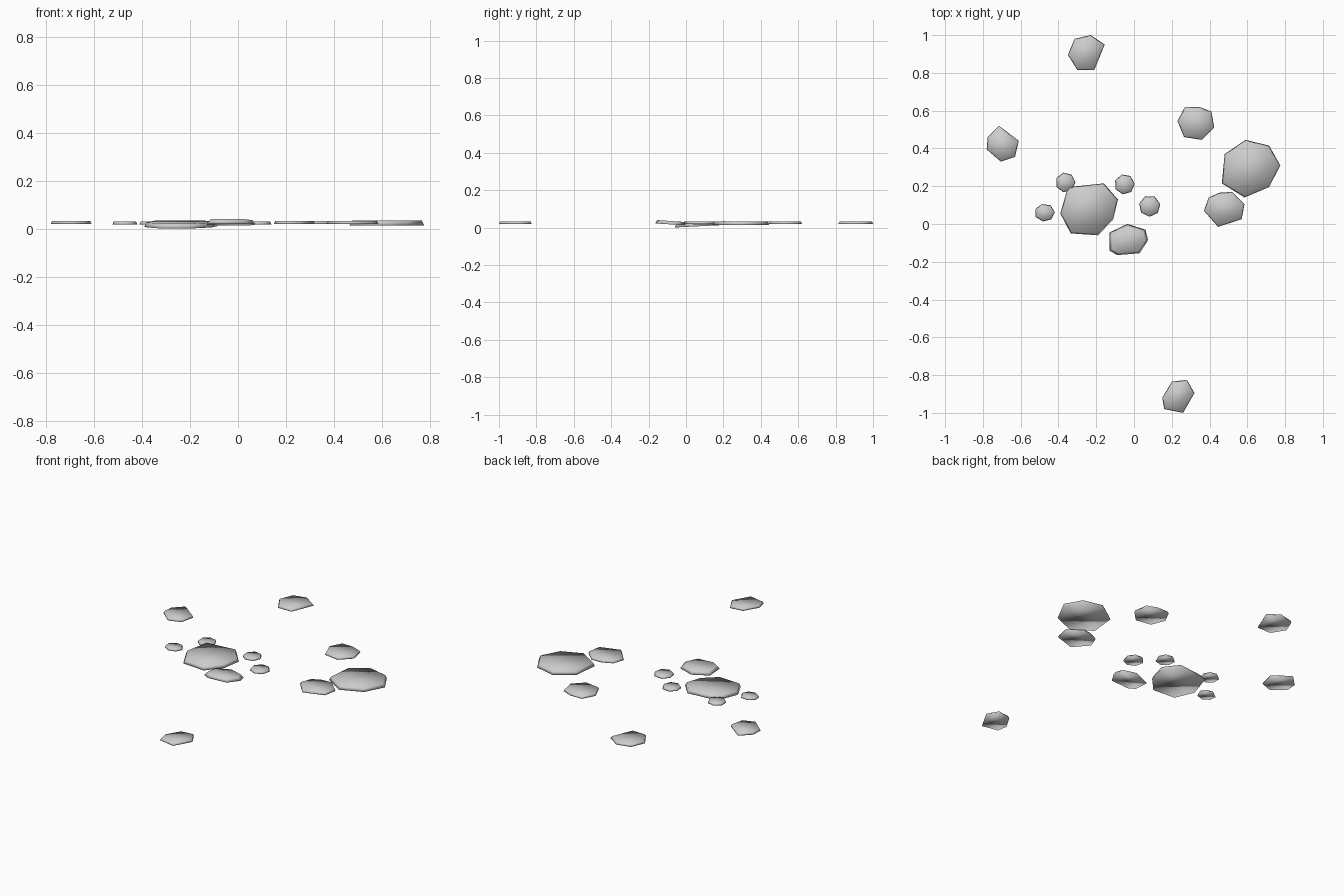
import bpy
import bmesh
from math import cos, sin, pi

default_cube = bpy.data.objects.get("Cube")
if default_cube:
    bpy.data.objects.remove(default_cube, do_unlink=True)

stone_grey = bpy.data.materials.new("stone grey")
stone_grey.use_nodes = True
grey = (0.6, 0.6, 0.6, 1)
stone_grey.diffuse_color = grey
stone_grey.node_tree.nodes["Principled BSDF"].inputs["Base Color"].default_value = grey


def make_stone(name, centre, outline, bottom=0.02, top=0.032, inset=0.94, tilt=0.0):
    """Extrude an outline (in hundredths of a unit) into a thin, slightly tapered slab."""
    bm = bmesh.new()
    lower, upper = [], []
    for px, py in outline:
        x, y = px / 100, py / 100
        lower.append(bm.verts.new((x, y, bottom + tilt * y)))
        upper.append(bm.verts.new((x * inset, y * inset, top + tilt * y)))
    bm.faces.new(upper)
    bm.faces.new(lower[::-1])
    count = len(outline)
    for i in range(count):
        j = (i + 1) % count
        bm.faces.new((lower[i], lower[j], upper[j], upper[i]))
    bmesh.ops.recalc_face_normals(bm, faces=bm.faces[:])
    for face in bm.faces:
        face.smooth = True
    mesh = bpy.data.meshes.new(name)
    bm.to_mesh(mesh)
    bm.free()
    mesh.materials.append(stone_grey)
    stone = bpy.data.objects.new(name, mesh)
    stone.location = (centre[0], centre[1], 0)
    bpy.context.collection.objects.link(stone)
    return stone


def make_pebble(name, centre, radius, start_angle, squash=1.0):
    """Small seven-sided slab; radius is in hundredths of a unit."""
    sides = 7
    angles = [start_angle + 2 * pi * i / sides for i in range(sides)]
    outline = [(radius * cos(a), radius * squash * sin(a)) for a in angles]
    return make_stone(name, centre, outline, bottom=0.018, top=0.029, inset=0.9)


# Large slabs
make_stone("large_left_slab", (-0.24, 0.08),
           [(8, 13.5), (15.5, 5), (13, -5.5), (5, -14), (-9.5, -13), (-15, -2.5), (-11, 11.5)],
           bottom=0.008, top=0.028, tilt=0.05)
make_stone("large_right_slab", (0.62, 0.3),
           [(-3, 14.5), (9.5, 11.5), (15.5, 1), (9.5, -10.5), (-3.5, -16), (-15.5, -8.5), (-14, 7)],
           bottom=0.014, top=0.034)

# Medium stones beside the slabs
make_stone("front_stone", (-0.03, -0.09),
           [(-0.5, 9), (9, 6), (10.5, 0.5), (6, -6.5), (-6, -7.5), (-10, -5), (-10, 4.5)],
           bottom=0.018, top=0.036, inset=0.85, tilt=-0.06)
make_stone("right_stone", (0.48, 0.08),
           [(4, 9), (10.5, 2.5), (9, -5.5), (-3.5, -9.5), (-11, -1), (-8.5, 6), (-3, 8.5)])
make_stone("back_right_stone", (0.33, 0.54),
           [(-6, 8), (1.5, 8), (8, 5.5), (9.5, -3), (3, -9.5), (-6.5, -8), (-10, 0.5)])

# Outlying six-sided stones
make_stone("far_back_stone", (-0.26, 0.91),
           [(3, 9), (10.5, 4), (5, -9.5), (-4, -9.5), (-9, -1.5), (-5.5, 7)])
make_stone("far_left_stone", (-0.7, 0.42),
           [(-1.5, 10), (9, 2), (7, -6.5), (-0.5, -9), (-8, -2.5), (-7.5, 4)])
make_stone("far_front_stone", (0.24, -0.91),
           [(4, 8.5), (8, 1.5), (2, -9), (-8, -7), (-9, -1), (-4, 7.5)])

# Pebbles around the large left slab
make_pebble("back_left_pebble", (-0.363, 0.22), 5.3, 0.0)
make_pebble("back_pebble", (-0.05, 0.21), 5.4, 0.05)
make_pebble("right_pebble", (0.083, 0.095), 5.7, 0.2)
make_pebble("left_pebble", (-0.473, 0.06), 5.4, 0.05, squash=0.88)
